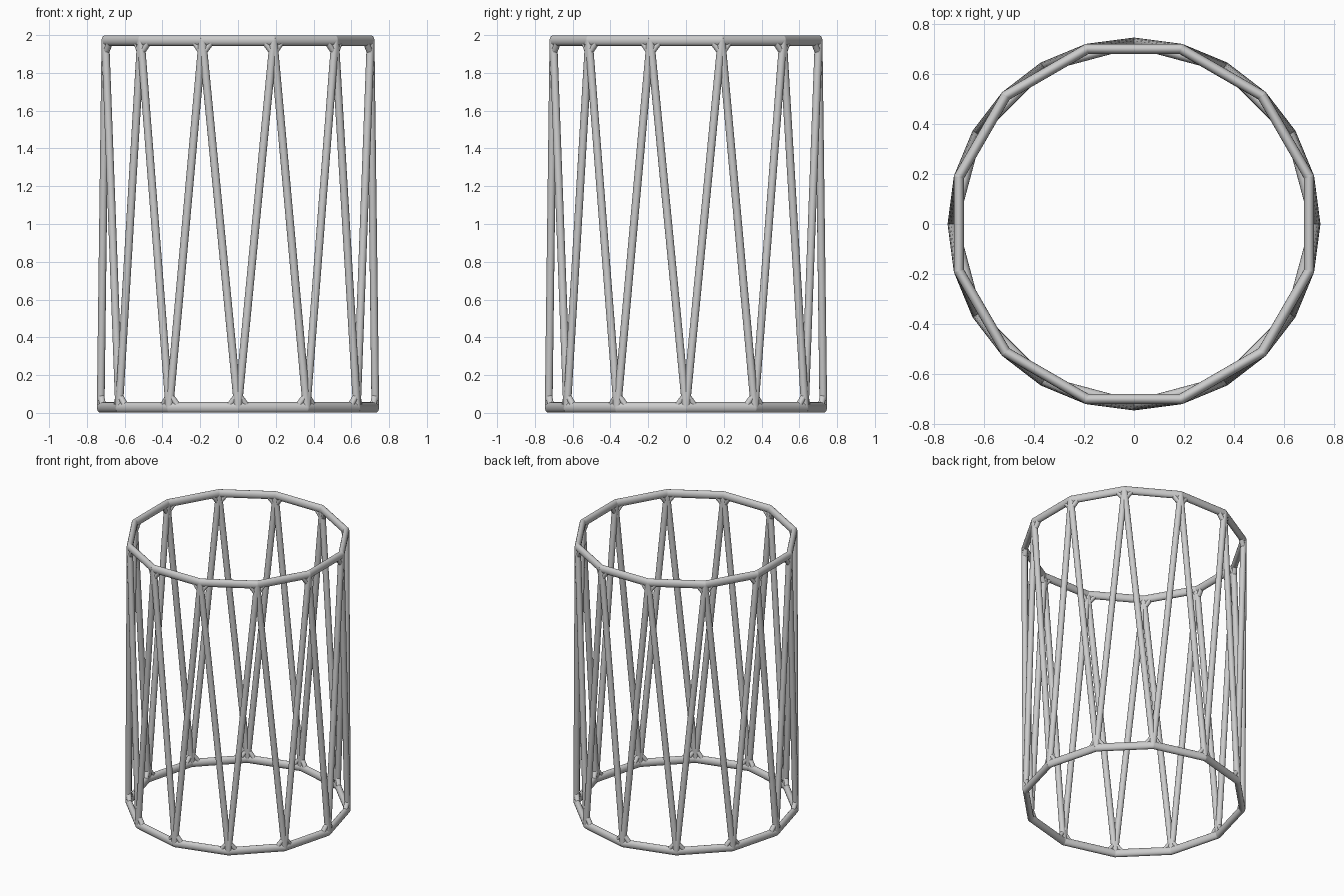
import bpy, bmesh
from math import pi, sin, cos, radians
from mathutils import Vector, Matrix

if "Cube" in bpy.data.objects:
    bpy.data.objects.remove(bpy.data.objects["Cube"])

N = 12            # ring sides
R = 0.727         # ring radius
Z0, Z1 = 0.029, 1.971
W, D = 0.021, 0.0205   # strut half width / half depth
RH = 0.028        # ring half height


def ring_points(z, offset):
    return [Vector((R * sin((i + offset) * 2 * pi / N),
                    -R * cos((i + offset) * 2 * pi / N), z)) for i in range(N)]


def bar(bm, p, q, width, depth):
    """Elliptical bar from p to q, its depth pointing away from the axis."""
    z = (q - p).normalized()
    mid = (p + q) / 2
    out = Vector((mid.x, mid.y, 0))
    y = (out - z * out.dot(z)).normalized()
    x = y.cross(z)
    m = Matrix((x, y, z)).transposed().to_4x4()
    m = Matrix.Translation(mid) @ m @ Matrix.Diagonal((width, depth, (q - p).length, 1))
    bmesh.ops.create_cone(bm, cap_ends=True, segments=16, radius1=1, radius2=1,
                          depth=1, matrix=m)


def joint(bm, p):
    m = Matrix.Translation(p) @ Matrix.Diagonal((D, D, RH, 1))
    bmesh.ops.create_uvsphere(bm, u_segments=16, v_segments=10, radius=1, matrix=m)


def finish(bm, name):
    me = bpy.data.meshes.new(name)
    bm.to_mesh(me)
    bm.free()
    ob = bpy.data.objects.new(name, me)
    bpy.context.collection.objects.link(ob)
    bpy.ops.object.select_all(action='DESELECT')
    ob.select_set(True)
    bpy.context.view_layer.objects.active = ob
    bpy.ops.object.shade_smooth_by_angle(angle=radians(40))


bottom = ring_points(Z0, 0)
top = ring_points(Z1, 0.5)

# Top and bottom rings with rounded joints
for name, pts in (("bottom_ring", bottom), ("top_ring", top)):
    bm = bmesh.new()
    for i in range(N):
        bar(bm, pts[i - 1], pts[i], RH, D)
        joint(bm, pts[i])
    finish(bm, name)

# Zigzag struts between the rings
bm = bmesh.new()
for i in range(N):
    bar(bm, bottom[i], top[i], W, D)
    bar(bm, bottom[i], top[i - 1], W, D)
finish(bm, "zigzag_struts")

# Small gussets filling the corners between struts and rings
bm = bmesh.new()
for i in range(N):
    n = (i + 1) % N
    for p, along, up in ((bottom[i], bottom[n], top[i]),
                         (bottom[i], bottom[i - 1], top[i - 1]),
                         (top[i], top[n], bottom[n]),
                         (top[i], top[i - 1], bottom[i])):
        a = p + (along - p).normalized() * 0.055
        b = p + (up - p).normalized() * 0.065
        bar(bm, a, b, 0.015, 0.017)
finish(bm, "corner_gussets")
